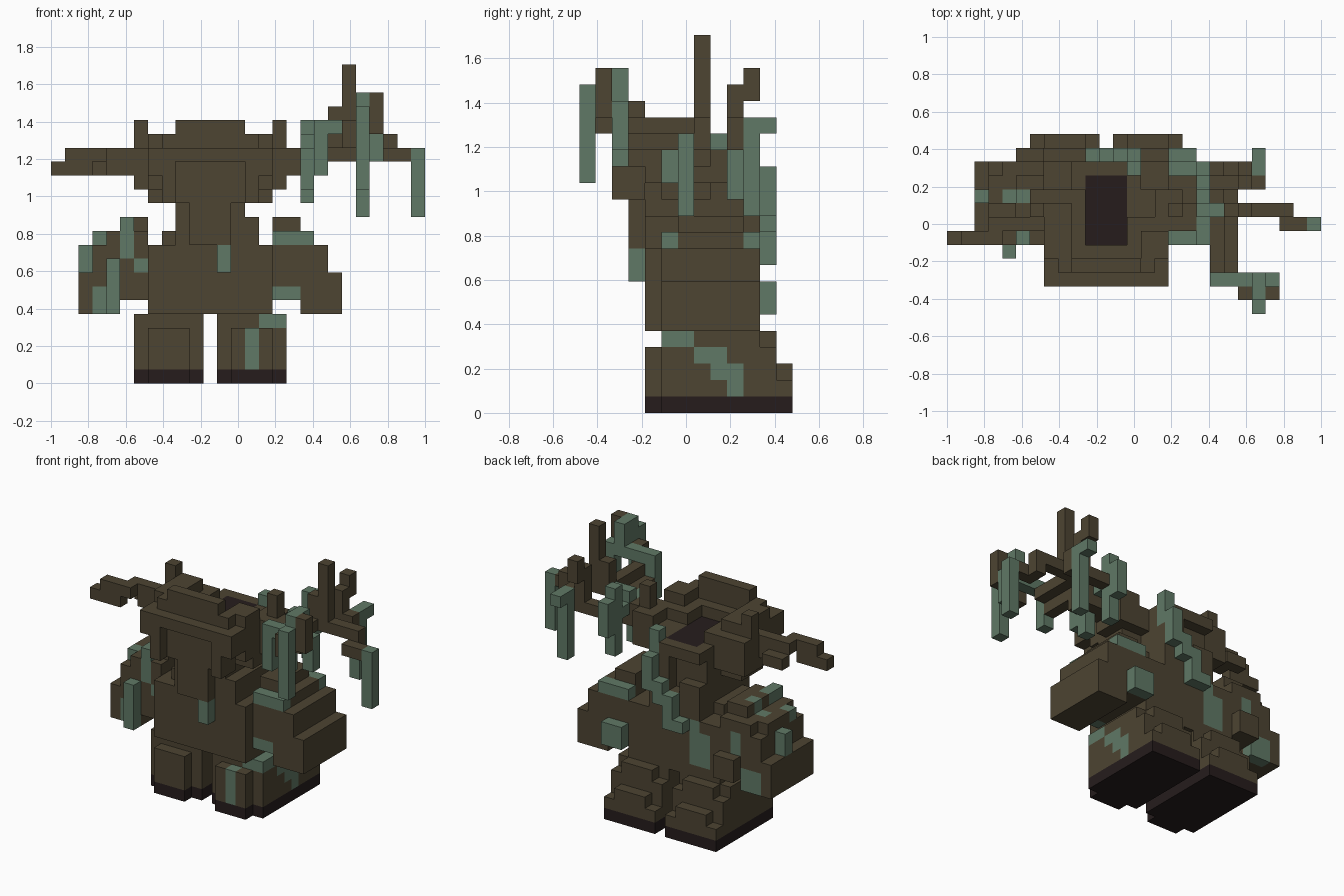
import bpy, bmesh, math
from mathutils import Vector

if "Cube" in bpy.data.objects:
    bpy.data.objects.remove(bpy.data.objects["Cube"])

U = 2 / 27                      # block size
BARK, MOSS, DARK = 0, 1, 2


def make_material(name, rgb):
    m = bpy.data.materials.new(name)
    m.diffuse_color = (*rgb, 1)
    m.use_nodes = True
    m.node_tree.nodes["Principled BSDF"].inputs["Base Color"].default_value = m.diffuse_color
    return m


MATS = [make_material("bark_brown", (0.074, 0.058, 0.032)),
        make_material("moss_green", (0.117, 0.190, 0.132)),
        make_material("dark_wood", (0.019, 0.012, 0.012))]

cells = {}                      # (i, j, k) -> (part, colour)


def box(part, colour, i0, i1, j0, j1, k0, k1):
    """Fill a block range; later boxes replace earlier ones."""
    for i in range(i0, i1):
        for j in range(j0, j1):
            for k in range(k0, k1):
                cells[i, j, k] = (part, colour)


def boxes(part, colour, *ranges):
    for r in ranges:
        box(part, colour, *r)


def both(part, colour, *ranges):
    """Boxes on the left, mirrored about the trunk centre to the right."""
    for i0, i1, *r in ranges:
        box("left_" + part, colour, i0, i1, *r)
        box("right_" + part, colour, 23 - i1, 23 - i0, *r)


# legs: stepped toe and heel on dark soles
both("leg", BARK, (6, 11, 5, 11, 0, 5), (7, 10, 4, 5, 0, 4), (6, 11, 11, 12, 0, 4),
     (7, 10, 11, 12, 4, 5), (6, 11, 12, 13, 0, 2), (7, 10, 12, 13, 1, 3))
both("leg", DARK, (6, 11, 5, 13, 0, 1), (7, 10, 4, 5, 0, 1))
boxes("right_leg", MOSS, (14, 15, 4, 5, 1, 4), (15, 17, 5, 7, 4, 5),
      (16, 17, 7, 9, 3, 4), (16, 17, 8, 10, 2, 3), (16, 17, 9, 10, 1, 2))

# trunk and its flaring roots
boxes("trunk", BARK, (7, 16, 4, 11, 5, 10), (9, 14, 4, 10, 10, 16),
      (10, 13, 3, 4, 10, 18), (14, 15, 4, 9, 10, 12), (8, 9, 5, 9, 10, 11),
      (9, 11, 10, 11, 10, 13), (12, 14, 10, 11, 10, 15), (11, 12, 10, 11, 10, 12))
boxes("trunk", MOSS, (12, 13, 3, 4, 8, 10), (8, 10, 10, 11, 6, 9), (9, 10, 10, 11, 9, 10))

# arms: stepped shoulders narrowing towards the top
both("arm", BARK, (2, 5, 5, 11, 5, 8), (5, 7, 5, 11, 6, 8),
     (3, 7, 5, 11, 8, 10), (4, 7, 5, 11, 10, 11), (5, 7, 6, 10, 11, 12),
     (5, 7, 11, 12, 6, 8))
boxes("right_arm", MOSS, (16, 19, 5, 6, 10, 11), (16, 19, 10, 11, 10, 11),
      (16, 18, 11, 12, 6, 8), (16, 18, 5, 6, 6, 7))
box("left_arm", BARK, 3, 4, 7, 10, 10, 11)
boxes("left_arm", MOSS, (4, 5, 4, 5, 5, 9), (3, 4, 5, 6, 5, 7),
      (2, 3, 8, 9, 8, 10), (3, 4, 6, 7, 10, 11), (5, 6, 5, 7, 9, 12),
      (4, 5, 8, 9, 10, 11), (5, 6, 8, 9, 11, 12), (6, 7, 5, 6, 8, 9),
      (3, 5, 10, 11, 5, 7), (5, 6, 10, 11, 8, 10))

# hollow crown: ribbed front, rim raised at the front and left, open at the back
boxes("crown", BARK, (7, 16, 5, 8, 13, 14), (6, 17, 6, 9, 14, 15), (7, 16, 4, 8, 14, 15),
      (7, 16, 3, 9, 15, 17), (7, 9, 2, 3, 15, 17), (14, 16, 2, 3, 15, 17),
      (9, 14, 2, 3, 16, 17), (9, 14, 10, 11, 15, 16), (8, 10, 4, 9, 16, 17),
      (13, 15, 4, 7, 16, 17), (7, 9, 4, 8, 17, 18), (14, 16, 4, 6, 17, 18),
      (8, 15, 3, 4, 17, 18), (9, 14, 3, 4, 18, 19))
boxes("crown", BARK, (8, 9, 2, 4, 13, 15), (14, 15, 2, 4, 13, 15), (9, 10, 3, 4, 13, 15),
      (13, 14, 3, 4, 13, 15), (6, 7, 6, 9, 15, 17), (16, 17, 6, 9, 15, 17),
      (6, 7, 7, 8, 17, 19), (16, 17, 7, 8, 17, 19))
for hollow in [(i, j, k) for i in range(10, 15) for j in range(5, 10) for k in range(16, 20)]:
    if hollow[0] < 13 or hollow[1] > 6:
        cells.pop(hollow, None)
box("crown", DARK, 10, 13, 5, 10, 15, 16)

# moss trailing down the back
boxes("back_moss", MOSS, (13, 14, 10, 11, 14, 17), (13, 14, 11, 12, 12, 15),
      (12, 13, 11, 12, 11, 13), (11, 12, 11, 12, 9, 12), (10, 11, 11, 12, 9, 10))

# left branch
boxes("left_branch", BARK, (0, 3, 5, 6, 15, 16), (1, 4, 5, 6, 16, 17),
      (3, 7, 6, 7, 16, 17), (3, 5, 7, 8, 15, 16), (4, 7, 6, 7, 15, 16))

# right branch: forks, twigs and tall tips
boxes("right_branch", BARK, (17, 20, 6, 8, 15, 17), (19, 25, 7, 8, 17, 18),
      (24, 25, 7, 8, 16, 17), (24, 26, 6, 7, 16, 17), (21, 22, 7, 8, 17, 23),
      (18, 22, 9, 10, 16, 17), (21, 22, 9, 10, 16, 20), (21, 22, 10, 11, 19, 21),
      (22, 23, 9, 10, 16, 18), (19, 20, 3, 7, 16, 17), (20, 21, 3, 7, 17, 18),
      (20, 21, 7, 8, 18, 20), (21, 22, 1, 2, 17, 19), (23, 24, 1, 2, 18, 21))

# moss hanging from the right branch
boxes("hanging_moss", MOSS, (19, 24, 2, 3, 18, 19), (22, 23, 1, 3, 18, 21),
      (22, 23, 0, 1, 14, 20), (19, 20, 2, 3, 15, 18), (23, 24, 2, 3, 16, 18),
      (26, 27, 6, 7, 12, 17), (22, 23, 10, 11, 12, 18), (22, 23, 11, 12, 17, 18),
      (18, 19, 9, 10, 13, 19), (18, 19, 5, 6, 14, 17), (18, 19, 6, 7, 13, 17),
      (18, 19, 8, 9, 16, 17), (18, 20, 7, 8, 17, 18), (18, 19, 10, 11, 15, 18))

# outer faces of each part, with flat areas merged
DIRS = [Vector(d) for d in ((1, 0, 0), (-1, 0, 0), (0, 1, 0), (0, -1, 0), (0, 0, 1), (0, 0, -1))]
ORIGIN = Vector((13.5, 6.5, 0))
for part in sorted({p for p, _ in cells.values()}):
    bm = bmesh.new()
    corners = {}

    def corner(p):
        key = tuple(round(a) for a in p)
        if key not in corners:
            corners[key] = bm.verts.new((Vector(key) - ORIGIN) * U)
        return corners[key]

    for c, (p, colour) in cells.items():
        if p != part:
            continue
        mid = Vector(c) + Vector((0.5, 0.5, 0.5))
        for d in DIRS:
            if tuple(round(a) for a in Vector(c) + d) in cells:
                continue
            s = Vector((abs(d.y) + abs(d.z), abs(d.x), 0)).normalized()
            t = d.cross(s)
            quad = [corner(mid + (d + a * s + b * t) / 2)
                    for a, b in ((-1, -1), (1, -1), (1, 1), (-1, 1))]
            face = bm.faces.new(quad)
            face.material_index = colour
    bmesh.ops.dissolve_limit(bm, angle_limit=math.radians(1), verts=bm.verts[:],
                             edges=bm.edges[:], delimit={'MATERIAL'})
    mesh = bpy.data.meshes.new(part)
    for m in MATS:
        mesh.materials.append(m)
    bm.to_mesh(mesh)
    bm.free()
    bpy.context.collection.objects.link(bpy.data.objects.new(part, mesh))
